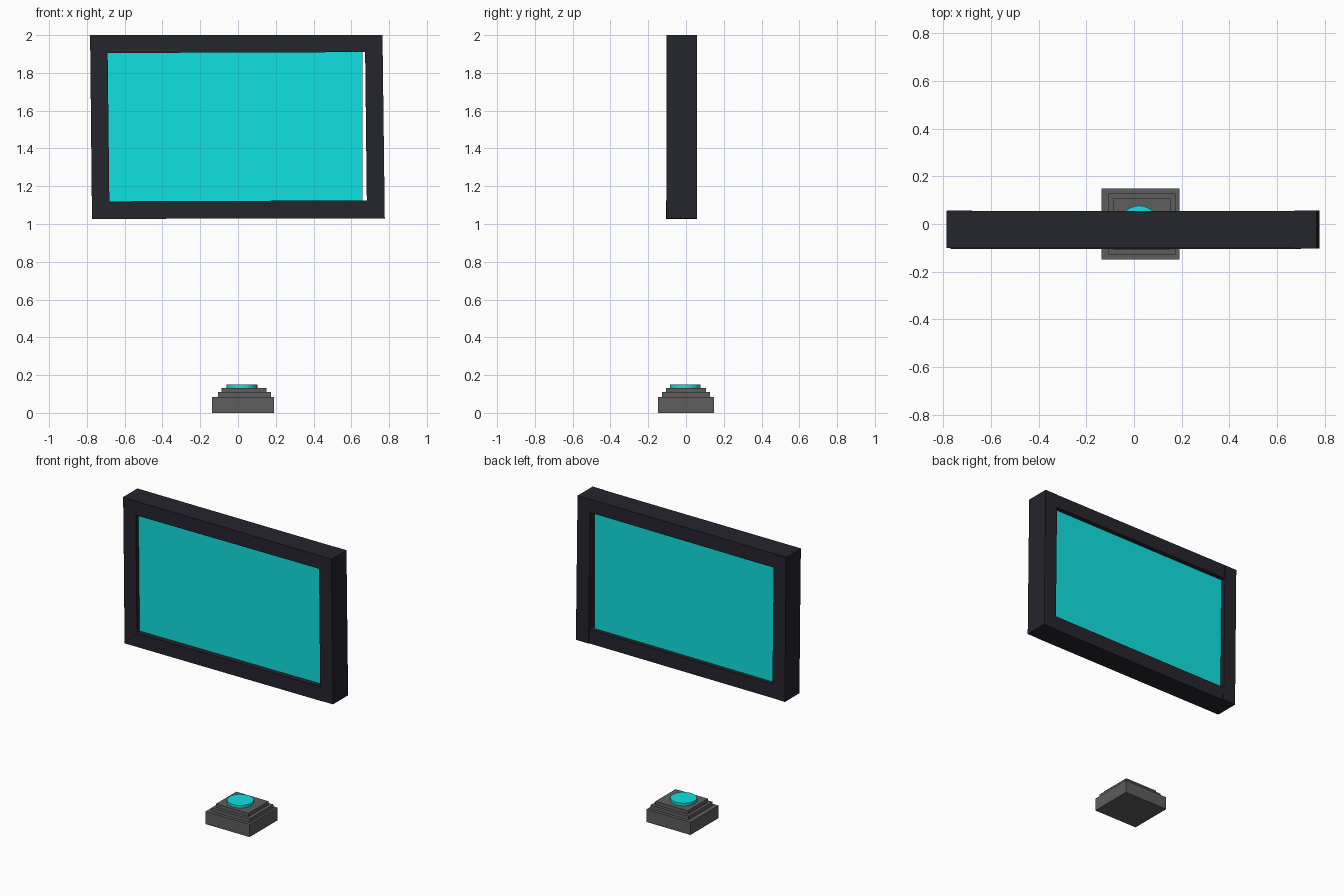
import bpy, bmesh

if "Cube" in bpy.data.objects:
    bpy.data.objects.remove(bpy.data.objects["Cube"])


def material(name, rgb):
    m = bpy.data.materials.new(name)
    m.diffuse_color = (*rgb, 1)
    m.use_nodes = True
    m.node_tree.nodes["Principled BSDF"].inputs["Base Color"].default_value = m.diffuse_color
    return m


DARK = material("dark_frame", (0.018, 0.018, 0.026))
CYAN = material("cyan_glow", (0.005, 0.75, 0.75))
GREY = material("dark_grey", (0.11, 0.11, 0.11))


def prism(name, outline, y0, y1, mat):
    """Extrude an (x, z) outline from y0 to y1."""
    bm = bmesh.new()
    face = bm.faces.new([bm.verts.new((x, y0, z)) for x, z in outline])
    ext = bmesh.ops.extrude_face_region(bm, geom=[face])["geom"]
    verts = [v for v in ext if isinstance(v, bmesh.types.BMVert)]
    bmesh.ops.translate(bm, verts=verts, vec=(0, y1 - y0, 0))
    bmesh.ops.recalc_face_normals(bm, faces=bm.faces)
    mesh = bpy.data.meshes.new(name)
    bm.to_mesh(mesh)
    bm.free()
    mesh.materials.append(mat)
    ob = bpy.data.objects.new(name, mesh)
    bpy.context.collection.objects.link(ob)
    return ob


def box(name, x, y, z, mat):
    return prism(name, [(x[0], z[0]), (x[1], z[0]), (x[1], z[1]), (x[0], z[1])], y[0], y[1], mat)


# Slightly hand-skewed frame bars
prism("frame_top", [(-.78, 1.905), (.675, 1.91), (.675, 2.0), (-.785, 2.0)], -.10, .055, DARK)
prism("frame_bottom", [(-.77, 1.027), (.70, 1.03), (.70, 1.125), (-.68, 1.12)], -.105, .053, DARK)
prism("frame_left", [(-.773, 1.027), (-.68, 1.03), (-.691, 1.995), (-.783, 1.995)], -.098, .057, DARK)
prism("frame_right", [(.683, 1.03), (.777, 1.03), (.765, 2.0), (.672, 2.0)], -.103, .057, DARK)

# Glowing panel, leaving a narrow slit on the right
box("screen", (-.70, .66), (-.07, .025), (1.11, 1.92), CYAN)

# Stepped emitter base
box("base_lower", (-.137, .19), (-.148, .148), (0, .085), GREY)
box("base_middle", (-.107, .175), (-.127, .127), (.085, .11), GREY)
box("base_upper", (-.088, .152), (-.107, .107), (.11, .133), GREY)

# Round lens on top of the base
bpy.ops.mesh.primitive_cylinder_add(vertices=32, radius=.081, depth=.022, location=(.021, -.004, .139))
lens = bpy.context.object
lens.name = "lens"
lens.data.materials.append(CYAN)
bpy.ops.object.shade_smooth_by_angle()
